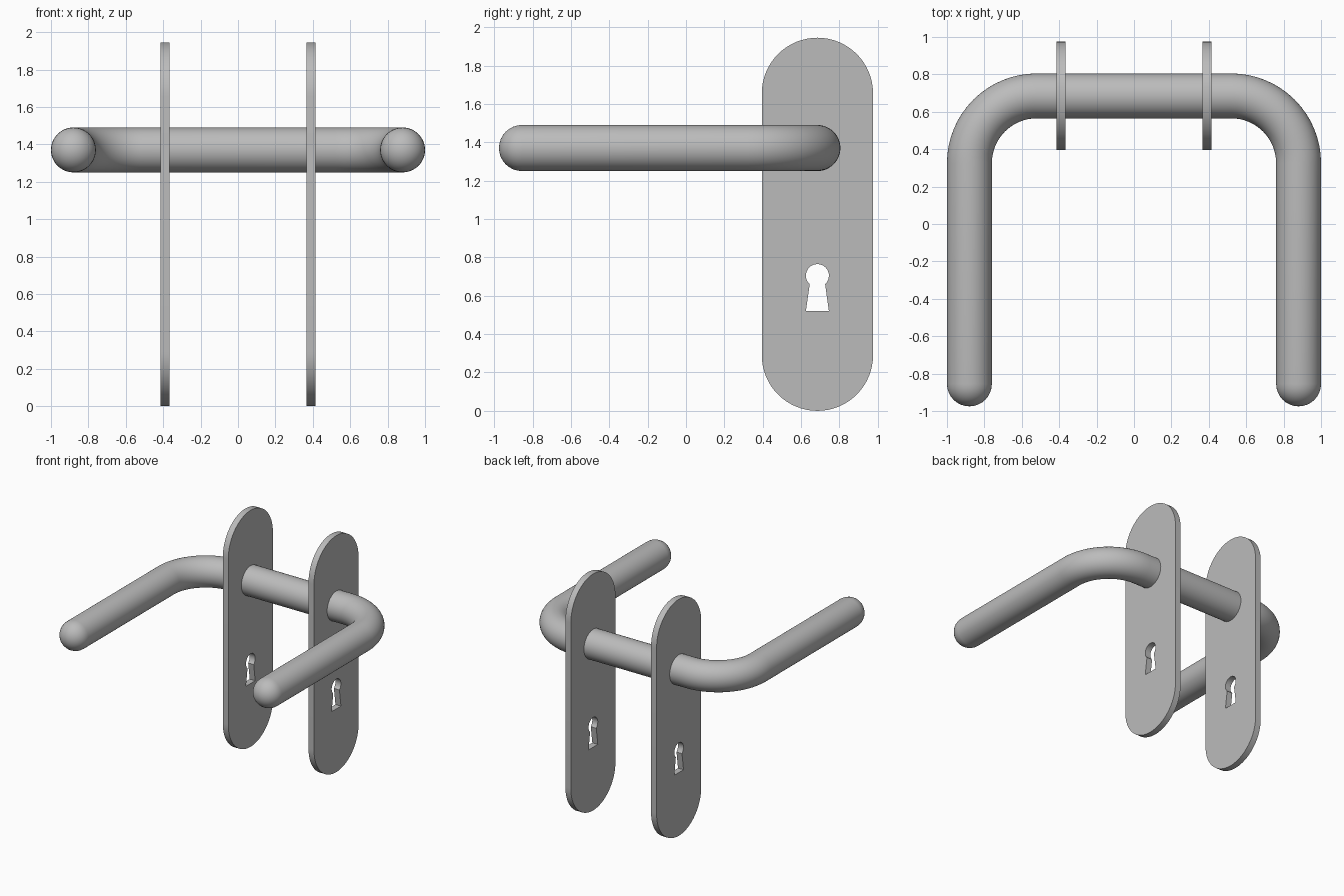
import bpy, bmesh
from math import sin, cos, pi, radians
from mathutils import Vector

cube = bpy.data.objects.get("Cube")
if cube:
    bpy.data.objects.remove(cube, do_unlink=True)

BAR_R, BAR_Z, BACK_Y = 0.12, 1.37, 0.685
PLATE_R, PLATE_H, PLATE_T = 0.29, 1.945, 0.05

steel = bpy.data.materials.new("satin grey metal")
steel.use_nodes = True
grey = (0.5, 0.5, 0.5, 1)
steel.diffuse_color = grey
steel.node_tree.nodes["Principled BSDF"].inputs["Base Color"].default_value = grey


def finish(obj, angle):
    obj.data.materials.clear()
    obj.data.materials.append(steel)
    bpy.ops.object.select_all(action="DESELECT")
    obj.select_set(True)
    bpy.context.view_layer.objects.active = obj
    bpy.ops.object.shade_smooth_by_angle(angle=radians(angle))


def arc(cx, cy, r, a0, a1, steps):
    """Points on an arc, angles in degrees."""
    angles = [radians(a0 + (a1 - a0) * i / steps) for i in range(steps + 1)]
    return [(cx + r * cos(a), cy + r * sin(a)) for a in angles]


# Bent handle bar: rings (x, y, direction, radius) swept along one half
def handle_rings():
    rings = []
    bend, grip_x, tip_y = 0.36, 0.88, -0.855
    cx, cy = grip_x - bend, BACK_Y - bend
    for i in range(1, 9):                       # domed grip end
        a = pi / 2 * i / 8
        rings.append((grip_x, tip_y - BAR_R * cos(a), 0, BAR_R * sin(a)))
    for i in range(17):                         # elbow
        a = pi / 2 * i / 16
        rings.append((cx + bend * cos(a), cy + bend * sin(a), a, BAR_R))
    return rings, (grip_x, tip_y - BAR_R)


def build_handle(sides=48):
    half, tip = handle_rings()
    rings = half + [(-x, y, pi - a, r) for x, y, a, r in reversed(half)]
    bm = bmesh.new()
    loops = []
    for x, y, a, r in rings:
        out = Vector((cos(a), sin(a), 0))
        centre = Vector((x, y, BAR_Z))
        loops.append([bm.verts.new(centre + out * r * cos(t) + Vector((0, 0, r * sin(t))))
                      for t in (2 * pi * k / sides for k in range(sides))])
    for lo, hi in zip(loops, loops[1:]):
        for k in range(sides):
            n = (k + 1) % sides
            bm.faces.new((lo[k], lo[n], hi[n], hi[k]))
    for loop, side in ((loops[0], 1), (loops[-1], -1)):
        pole = bm.verts.new((side * tip[0], tip[1], BAR_Z))
        for k in range(sides):
            bm.faces.new((pole, loop[k], loop[(k + 1) % sides]))
    bmesh.ops.recalc_face_normals(bm, faces=bm.faces)
    mesh = bpy.data.meshes.new("handle_bar")
    bm.to_mesh(mesh)
    bm.free()
    obj = bpy.data.objects.new("handle_bar", mesh)
    bpy.context.collection.objects.link(obj)
    finish(obj, 40)


# Back plate: rounded outline with a keyhole, extruded
def build_plate(name, x):
    outline = (arc(0, PLATE_H - PLATE_R, PLATE_R, 0, 180, 32)
               + arc(0, PLATE_R, PLATE_R, 180, 360, 32))
    keyhole = arc(0, 0.705, 0.06, -48, 228, 24) + [(-0.06, 0.52), (0.06, 0.52)]
    curve = bpy.data.curves.new(name, "CURVE")
    curve.dimensions = "2D"
    curve.fill_mode = "BOTH"
    curve.extrude = PLATE_T / 2
    for pts in (outline, keyhole):
        spline = curve.splines.new("POLY")
        spline.points.add(len(pts) - 1)
        for p, (u, v) in zip(spline.points, pts):
            p.co = (u, v, 0, 1)
        spline.use_cyclic_u = True
    obj = bpy.data.objects.new(name, curve)
    bpy.context.collection.objects.link(obj)
    obj.rotation_euler = (pi / 2, 0, pi / 2)
    obj.location = (x, BACK_Y, 0)
    bpy.ops.object.select_all(action="DESELECT")
    obj.select_set(True)
    bpy.context.view_layer.objects.active = obj
    bpy.ops.object.convert(target="MESH")
    obj = bpy.context.view_layer.objects.active
    bm = bmesh.new()
    bm.from_mesh(obj.data)
    bmesh.ops.remove_doubles(bm, verts=bm.verts, dist=0.0001)
    bmesh.ops.recalc_face_normals(bm, faces=bm.faces)
    bm.to_mesh(obj.data)
    bm.free()
    finish(obj, 30)


build_handle()
for name, x in (("left_plate", 0.39), ("right_plate", -0.39)):
    build_plate(name, x)
